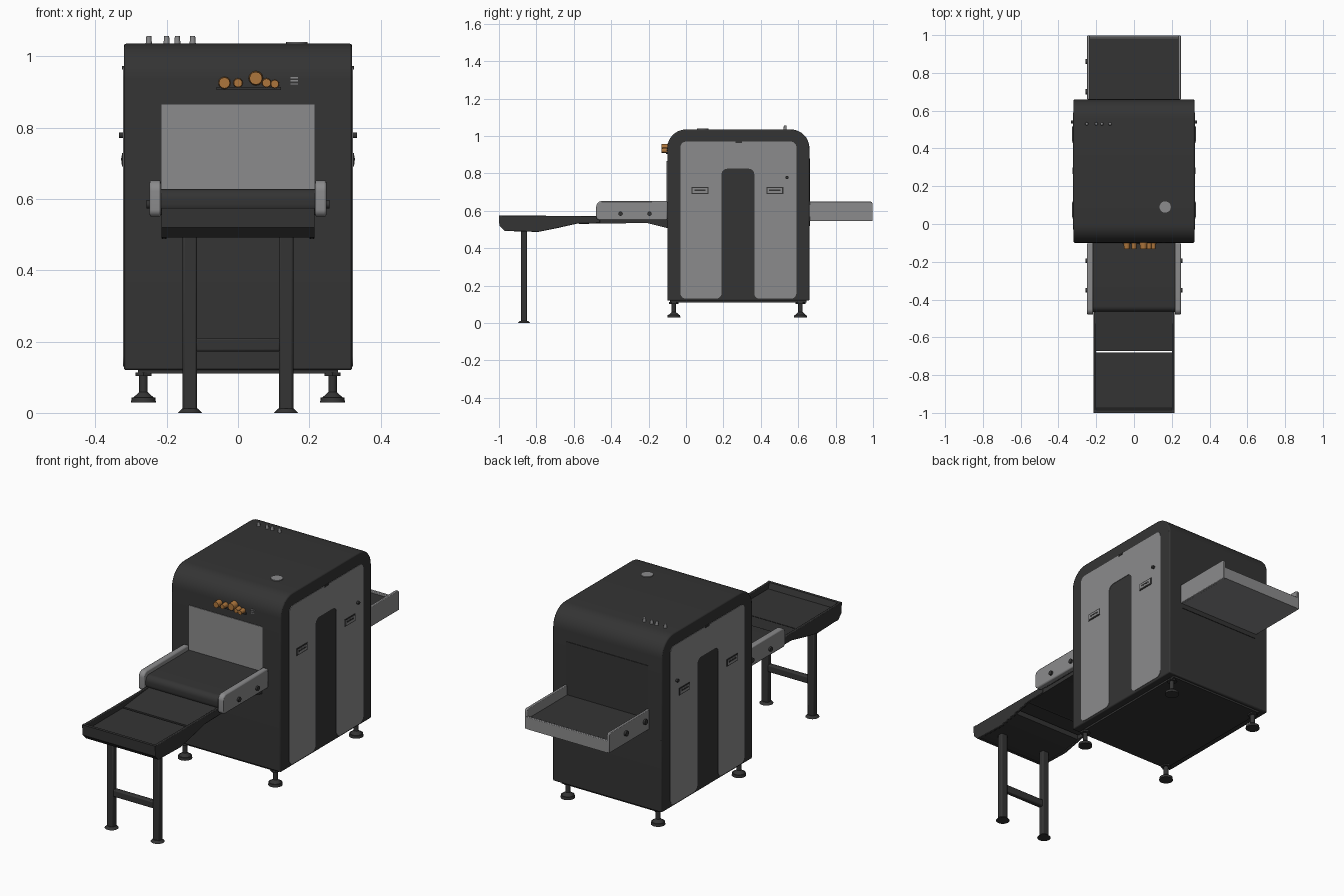
import bpy, bmesh, math
from mathutils import Vector, Matrix

cube = bpy.data.objects.get("Cube")
if cube:
    bpy.data.objects.remove(cube, do_unlink=True)


def material(name, rgb):
    m = bpy.data.materials.new(name)
    m.use_nodes = True
    m.diffuse_color = (*rgb, 1)
    m.node_tree.nodes["Principled BSDF"].inputs["Base Color"].default_value = (*rgb, 1)
    return m


DARK = material("charcoal", (0.034, 0.034, 0.034))
GREY = material("panel_grey", (0.26, 0.26, 0.265))
BRONZE = material("bronze", (0.42, 0.18, 0.045))
made = []


def finish(name, bm, mat, bevel=0):
    bmesh.ops.recalc_face_normals(bm, faces=bm.faces[:])
    mesh = bpy.data.meshes.new(name)
    bm.to_mesh(mesh)
    bm.free()
    ob = bpy.data.objects.new(name, mesh)
    bpy.context.collection.objects.link(ob)
    mesh.materials.append(mat)
    if bevel:
        mod = ob.modifiers.new("soft_edges", "BEVEL")
        mod.width, mod.segments, mod.limit_method = bevel, 2, "ANGLE"
    made.append(ob)
    return ob


def rounded(points, steps=8):
    """Polygon from (y, z, radius) corners, each corner swept as an arc."""
    out = []
    for i, (y, z, r) in enumerate(points):
        p = Vector((y, z))
        if r == 0:
            out.append(p)
            continue
        a = (Vector(points[i - 1][:2]) - p).normalized()
        b = (Vector(points[(i + 1) % len(points)][:2]) - p).normalized()
        half = a.angle(b) / 2
        center = p + (a + b).normalized() * (r / math.sin(half))
        start = (p + a * (r / math.tan(half)) - center).normalized()
        end = (p + b * (r / math.tan(half)) - center).normalized()
        for k in range(steps + 1):
            out.append(center + start.slerp(end, k / steps) * r)
    return out


def prism(name, points, x0, x1, mat, bevel=0):
    """Side profile extruded across x."""
    bm = bmesh.new()
    face = bm.faces.new([bm.verts.new((x0, p[0], p[1])) for p in rounded(points)])
    ext = bmesh.ops.extrude_face_region(bm, geom=[face])
    moved = [g for g in ext["geom"] if isinstance(g, bmesh.types.BMVert)]
    bmesh.ops.translate(bm, verts=moved, vec=(x1 - x0, 0, 0))
    return finish(name, bm, mat, bevel)


def box(name, x, y, z, mat, bevel=0):
    bm = bmesh.new()
    bmesh.ops.create_cube(bm, size=1)
    for v in bm.verts:
        v.co = [lo + (hi - lo) * (c + 0.5) for c, (lo, hi) in zip(v.co, (x, y, z))]
    return finish(name, bm, mat, bevel)


def rod(name, center, r0, r1, depth, mat, axis="z", sides=20):
    rot = {"z": Matrix(), "x": Matrix.Rotation(math.pi / 2, 4, "Y"),
           "y": Matrix.Rotation(math.pi / 2, 4, "X")}[axis]
    bm = bmesh.new()
    bmesh.ops.create_cone(bm, cap_ends=True, segments=sides, radius1=r0, radius2=r1,
                          depth=depth, matrix=Matrix.Translation(center) @ rot)
    return finish(name, bm, mat)


# Main cabinet
prism("cabinet", [(-0.10, 0.12, 0), (-0.10, 1.035, 0.1), (0.66, 1.035, 0.1), (0.66, 0.12, 0)],
      -0.32, 0.32, DARK, 0.006)
box("cabinet_base", (-0.28, 0.28), (-0.085, 0.645), (0.11, 0.125), DARK)
box("entry_curtain", (-0.215, 0.215), (-0.103, -0.095), (0.55, 0.865), GREY)
box("rear_hatch", (-0.24, 0.24), (0.655, 0.663), (0.52, 0.88), DARK)

# Details on top and front of the cabinet
rod("top_disc", (0.165, 0.09, 1.036), 0.03, 0.03, 0.006, GREY)
for i, x in enumerate((-0.25, -0.2, -0.17, -0.127)):
    rod(f"top_pin_{i}", (x, 0.53, 1.044), 0.009, 0.007, 0.024, GREY, sides=12)
for i, (x, z, r) in enumerate(((-0.038, 0.925, 0.018), (0, 0.925, 0.014),
                               (0.05, 0.938, 0.021), (0.08, 0.925, 0.014), (0.103, 0.922, 0.013))):
    rod(f"front_knob_{i}", (x, -0.112, z), r, r * 0.85, 0.04, BRONZE, "y", 12)
box("knob_rail", (-0.06, 0.12), (-0.106, -0.09), (0.905, 0.914), DARK)
for i in range(3):
    box(f"front_vent_{i}", (0.147, 0.168), (-0.103, -0.09),
        (0.92 + i * 0.009, 0.924 + i * 0.009), GREY)

# Side doors, handles, rails and feet, mirrored
for s, side in ((1, "left"), (-1, "right")):
    R = 0.03
    prism(f"{side}_door_panel",
          [(-0.03, 0.13, R), (-0.03, 0.97, R), (0.59, 0.97, R), (0.59, 0.13, R),
           (0.365, 0.13, R), (0.365, 0.825, R), (0.19, 0.825, R), (0.19, 0.13, R)],
          s * 0.316, s * 0.3225, GREY)
    for i, y in enumerate((0.075, 0.475)):
        for part, grow, out, mat in (("frame", 0, 0.325, DARK), ("grip", 0.006, 0.327, GREY)):
            prism(f"{side}_handle_{part}_{i}",
                  [(y - 0.045 + grow, 0.69 + grow, 0), (y - 0.045 + grow, 0.728 - grow, 0),
                   (y + 0.045 - grow, 0.728 - grow, 0), (y + 0.045 - grow, 0.69 + grow, 0)],
                  s * 0.318, s * out, mat)
        box(f"{side}_handle_slot_{i}", sorted((s * 0.32, s * 0.328)),
            (y - 0.03, y + 0.03), (0.707, 0.715), DARK)
    rod(f"{side}_door_lock", (s * 0.327, 0.54, 0.778), 0.008, 0.008, 0.014, DARK, "x", 12)
    box(f"{side}_door_notch", sorted((s * 0.318, s * 0.3245)), (0.265, 0.3), (0.963, 0.972), DARK)

    # Entry conveyor rails
    prism(f"{side}_entry_rail",
          [(-0.48, 0.55, 0.02), (-0.48, 0.652, 0.03), (-0.10, 0.652, 0), (-0.10, 0.55, 0)],
          s * 0.216, s * 0.248, GREY, 0.006)
    for i, y in enumerate((-0.35, -0.195)):
        rod(f"{side}_entry_button_{i}", (s * 0.25, y, 0.585), 0.012, 0.012, 0.014, DARK, "x", 14)

    # Exit tray rails
    prism(f"{side}_exit_rail",
          [(0.66, 0.545, 0), (0.66, 0.65, 0), (0.998, 0.65, 0.015), (0.998, 0.545, 0)],
          s * 0.234, s * 0.248, GREY, 0.003)

    # Levelling feet
    for end, y in (("front", -0.065), ("rear", 0.612)):
        x = s * 0.265
        rod(f"{side}_{end}_foot_pad", (x, y, 0.036), 0.035, 0.033, 0.014, DARK)
        rod(f"{side}_{end}_foot_cone", (x, y, 0.05), 0.03, 0.012, 0.016, DARK)
        rod(f"{side}_{end}_foot_stem", (x, y, 0.085), 0.012, 0.012, 0.07, DARK)
        rod(f"{side}_{end}_foot_nut", (x, y, 0.108), 0.026, 0.026, 0.01, DARK, sides=6)

    # Table side, with a deeper section over the legs
    prism(f"{side}_table_side",
          [(-1, 0.575, 0), (-0.46, 0.572, 0), (-0.46, 0.535, 0), (-0.58, 0.532, 0),
           (-0.70, 0.505, 0), (-0.79, 0.487, 0), (-0.965, 0.492, 0), (-0.998, 0.52, 0)],
          s * 0.2, s * 0.214, DARK, 0.003)

    # Table legs
    x = s * 0.135
    box(f"{side}_table_leg", (x - 0.02, x + 0.02), (-0.882, -0.85), (0, 0.5), DARK, 0.006)
    rod(f"{side}_leg_foot", (x, -0.866, 0.006), 0.034, 0.022, 0.012, DARK)

for i, y in enumerate((0.86, 0.70)):
    rod(f"exit_button_{i}", (-0.25, y, 0.6), 0.014, 0.014, 0.016, DARK, "x", 14)

# Entry conveyor
prism("entry_belt", [(-0.465, 0.555, 0.03), (-0.465, 0.628, 0.03), (-0.1, 0.628, 0), (-0.1, 0.555, 0)],
      -0.217, 0.217, DARK)
prism("entry_support", [(-0.58, 0.53, 0), (-0.46, 0.545, 0), (-0.46, 0.56, 0), (-0.1, 0.56, 0),
                        (-0.1, 0.508, 0), (-0.21, 0.535, 0)], -0.21, 0.21, DARK)

# Exit tray
box("exit_tray_base", (-0.236, 0.236), (0.66, 0.998), (0.545, 0.56), GREY)
box("exit_belt", (-0.232, 0.232), (0.66, 0.982), (0.558, 0.6), DARK)
box("exit_end_lip", (-0.24, 0.24), (0.984, 0.998), (0.547, 0.61), GREY, 0.003)

# Loading table: pan, end wall and sloped transfer plate with a slit between
prism("table_pan", [(-0.99, 0.545, 0), (-0.68, 0.545, 0), (-0.68, 0.512, 0),
                    (-0.79, 0.492, 0), (-0.965, 0.495, 0)], -0.205, 0.205, DARK)
prism("table_end_wall", [(-1, 0.575, 0), (-0.985, 0.575, 0), (-0.955, 0.492, 0),
                         (-0.97, 0.492, 0), (-0.998, 0.52, 0)], -0.214, 0.214, DARK)
prism("transfer_plate", [(-0.672, 0.548, 0), (-0.46, 0.57, 0), (-0.46, 0.555, 0),
                         (-0.672, 0.533, 0)], -0.205, 0.205, DARK)
box("leg_crossbar", (-0.12, 0.12), (-0.88, -0.852), (0.172, 0.21), DARK, 0.006)

# Smooth shading with sharp edges kept
bpy.ops.object.select_all(action="DESELECT")
for ob in made:
    ob.select_set(True)
bpy.context.view_layer.objects.active = made[0]
bpy.ops.object.shade_smooth_by_angle(angle=math.radians(35))
